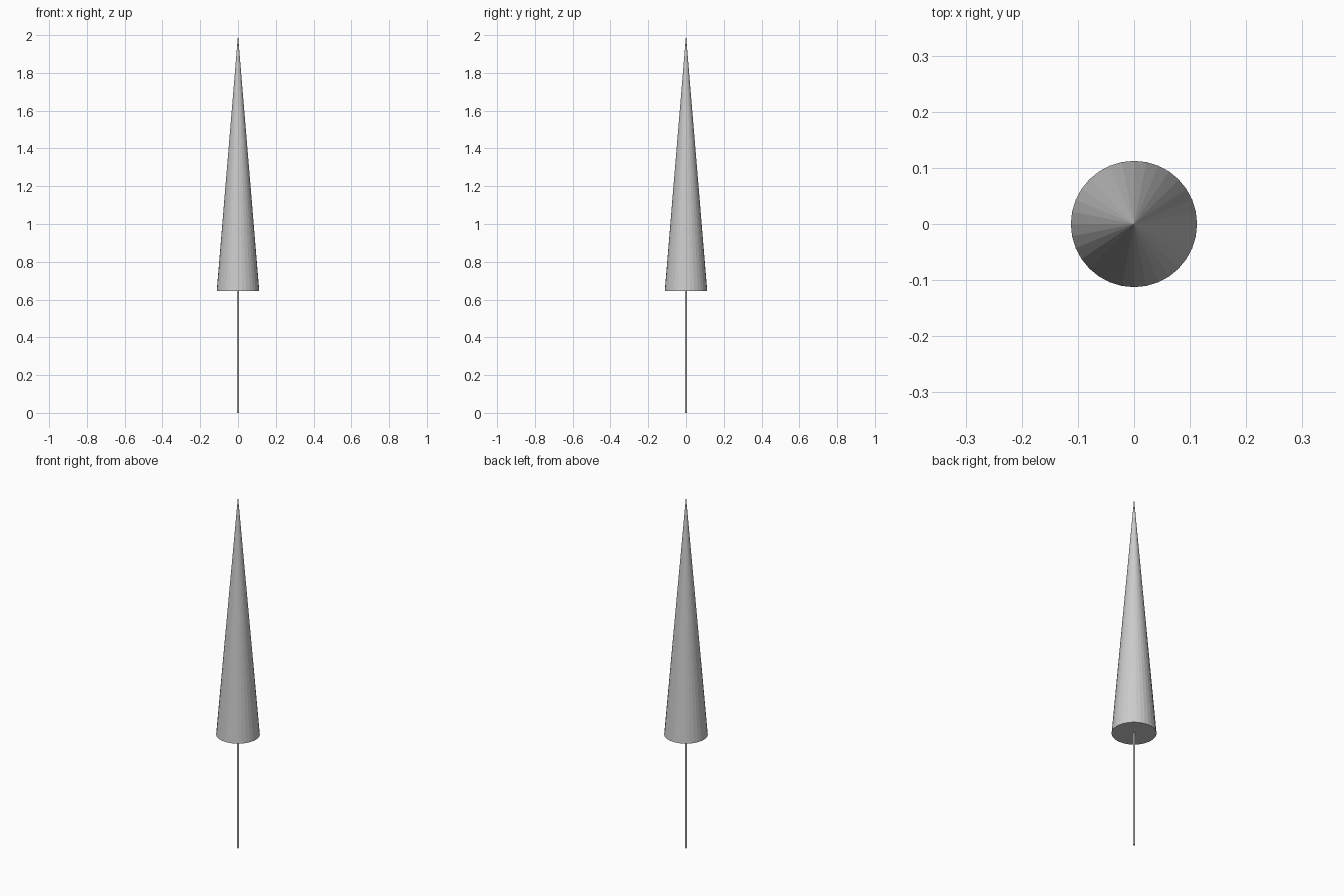
import bpy

if "Cube" in bpy.data.objects:
    bpy.data.objects.remove(bpy.data.objects["Cube"])

BASE_Z, TOP_Z = 0.645, 2.0


def cone(name, r1, r2, z0, z1, sides):
    bpy.ops.mesh.primitive_cone_add(vertices=sides, radius1=r1, radius2=r2,
                                    depth=z1 - z0, location=(0, 0, (z0 + z1) / 2))
    obj = bpy.context.object
    obj.name = name
    return obj


# Tall pointed canopy with a flat closed base
cone("canopy", 0.1125, 0.0, BASE_Z, TOP_Z, 32)

# Thin pole reaching from the ground into the canopy
cone("pole", 0.005, 0.005, 0.0, BASE_Z + 0.02, 12)
